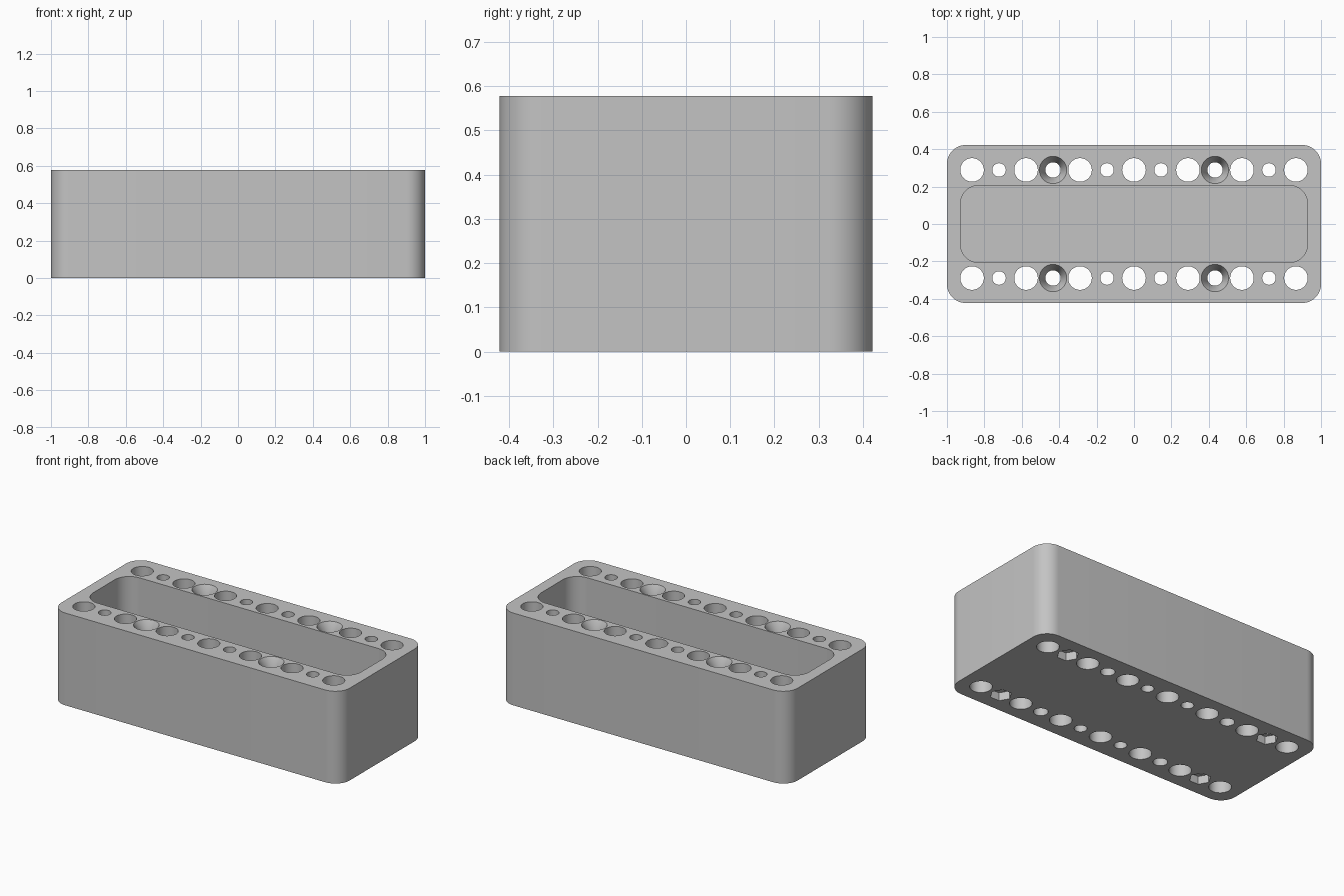
import bpy, bmesh, math

cube = bpy.data.objects.get("Cube")
if cube:
    bpy.data.objects.remove(cube, do_unlink=True)

HEIGHT = 0.578
HALF_X, HALF_Y = 1.0, 0.422
PITCH = 0.1443            # spacing between neighbouring holes
ROW_Y = 0.289             # distance of each hole row from the centre
FLOOR = 0.07

grey = bpy.data.materials.new("plain grey")
grey.use_nodes = True
colour = (0.55, 0.55, 0.55, 1)
grey.diffuse_color = colour
grey.node_tree.nodes["Principled BSDF"].inputs["Base Color"].default_value = colour


def rounded_rect(hx, hy, r, steps=12):
    pts = []
    for q, (sx, sy) in enumerate([(1, 1), (-1, 1), (-1, -1), (1, -1)]):
        for i in range(steps + 1):
            a = math.pi / 2 * (q + i / steps)
            pts.append((sx * (hx - r) + r * math.cos(a), sy * (hy - r) + r * math.sin(a)))
    return pts


def circle(x, y, r, sides=48, turn=0):
    return [(x + r * math.cos(turn + math.tau * i / sides),
             y + r * math.sin(turn + math.tau * i / sides)) for i in range(sides)]


def loft(bm, sections):
    """Solid through matching outlines given as (outline, height)."""
    rings = [[bm.verts.new((x, y, z)) for x, y in pts] for pts, z in sections]
    bm.faces.new(rings[0][::-1])
    bm.faces.new(rings[-1])
    n = len(rings[0])
    for low, high in zip(rings, rings[1:]):
        for i in range(n):
            j = (i + 1) % n
            bm.faces.new((low[i], low[j], high[j], high[i]))


def make_object(name, bm):
    mesh = bpy.data.meshes.new(name)
    bm.to_mesh(mesh)
    bm.free()
    mesh.materials.append(grey)
    obj = bpy.data.objects.new(name, mesh)
    bpy.context.collection.objects.link(obj)
    return obj


# Solid block with rounded upright corners
bm = bmesh.new()
loft(bm, [(rounded_rect(HALF_X, HALF_Y, 0.1), 0), (rounded_rect(HALF_X, HALF_Y, 0.1), HEIGHT)])
block = make_object("block", bm)

# Cutters: long tray pocket, round holes, countersinks and nut recesses
holes, nuts = bmesh.new(), bmesh.new()
pocket = rounded_rect(0.928, 0.207, 0.1)
loft(holes, [(pocket, FLOOR), (pocket, HEIGHT + 0.1)])
for y in (-ROW_Y, ROW_Y):
    for k in range(-6, 7):
        x = k * PITCH
        if k % 2 == 0:                      # large through holes
            ring = circle(x, y, 0.063)
            loft(holes, [(ring, -0.1), (ring, HEIGHT + 0.1)])
        elif abs(k) == 3:                   # countersunk screw holes
            shaft, head = circle(x, y, 0.041), circle(x, y, 0.073)
            loft(holes, [(shaft, -0.1), (shaft, HEIGHT - 0.06),
                         (head, HEIGHT), (head, HEIGHT + 0.1)])
        else:                               # small through holes
            ring = circle(x, y, 0.036)
            loft(holes, [(ring, -0.1), (ring, HEIGHT + 0.1)])
        if abs(k) == 5:                     # hexagonal nut recess underneath
            hexagon = circle(x, y, 0.062, 6)
            loft(nuts, [(hexagon, -0.1), (hexagon, 0.05)])

bpy.context.view_layer.objects.active = block
for name, bm in (("hole_cutter", holes), ("nut_cutter", nuts)):
    cutter = make_object(name, bm)
    cutter.hide_render = True
    mod = block.modifiers.new(name, 'BOOLEAN')
    mod.operation = 'DIFFERENCE'
    mod.solver = 'EXACT'
    mod.object = cutter
    bpy.ops.object.modifier_apply(modifier=mod.name)
    bpy.data.objects.remove(cutter, do_unlink=True)

# Smooth the curved walls, keep the rims crisp
for obj in bpy.context.selected_objects:
    obj.select_set(False)
block.select_set(True)
bpy.ops.object.shade_smooth_by_angle(angle=math.radians(30))
